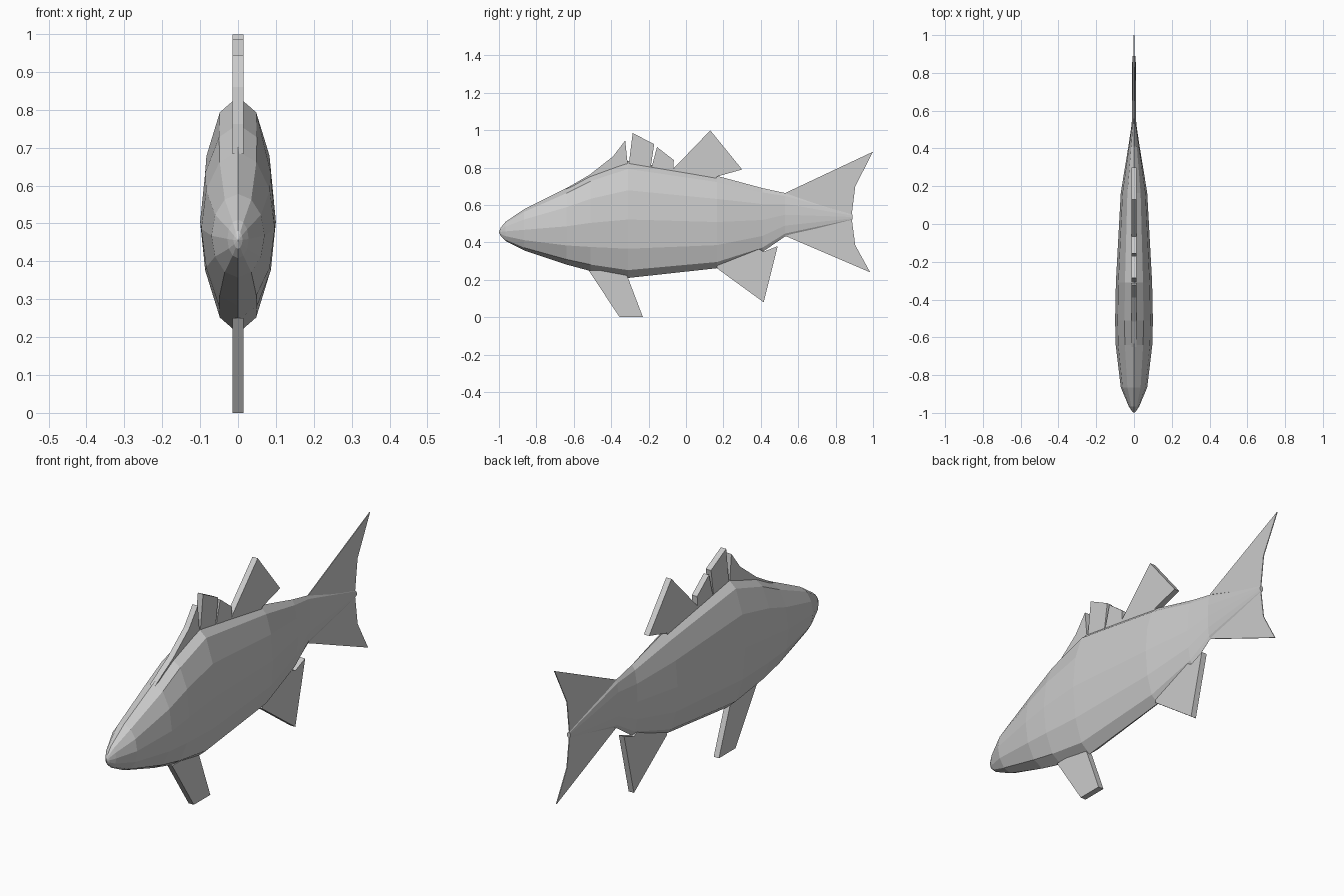
import bpy, bmesh, math

if "Cube" in bpy.data.objects:
    bpy.data.objects.remove(bpy.data.objects["Cube"])


def finish(name, bm):
    bmesh.ops.recalc_face_normals(bm, faces=bm.faces)
    mesh = bpy.data.meshes.new(name)
    bm.to_mesh(mesh)
    bm.free()
    ob = bpy.data.objects.new(name, mesh)
    bpy.context.collection.objects.link(ob)
    return ob


def loft(name, nose, stations, sides=12):
    """Elliptical rings (y, top, bottom, half width) joined from a nose point."""
    bm = bmesh.new()
    rings = []
    for y, top, bottom, w in stations:
        mid, h = (top + bottom) / 2, (top - bottom) / 2
        angles = [math.tau * i / sides for i in range(sides)]
        rings.append([bm.verts.new((w * math.cos(a), y, mid + h * math.sin(a))) for a in angles])
    tip = bm.verts.new(nose)
    for i in range(sides):
        j = (i + 1) % sides
        bm.faces.new((tip, rings[0][i], rings[0][j]))
        for a, b in zip(rings, rings[1:]):
            bm.faces.new((a[i], a[j], b[j], b[i]))
    bm.faces.new(rings[-1])
    return finish(name, bm)


def plate(name, outline, half):
    """Flat fin: a (y, z) outline given thickness along x."""
    bm = bmesh.new()
    left = [bm.verts.new((-half, y, z)) for y, z in outline]
    right = [bm.verts.new((half, y, z)) for y, z in outline]
    bm.faces.new(left)
    bm.faces.new(right)
    for i in range(len(outline)):
        j = (i + 1) % len(outline)
        bm.faces.new((left[i], left[j], right[j], right[i]))
    return finish(name, bm)


# Body, nose to tail root
loft("body", (0, -1, 0.455), [
    (-0.99, 0.48, 0.433, 0.012),
    (-0.965, 0.51, 0.408, 0.028),
    (-0.865, 0.578, 0.357, 0.07),
    (-0.64, 0.69, 0.282, 0.097),
    (-0.51, 0.762, 0.247, 0.1),
    (-0.31, 0.835, 0.21, 0.096),
    (0.165, 0.756, 0.262, 0.07),
    (0.41, 0.69, 0.35, 0.03),
    (0.53, 0.664, 0.432, 0.012),
    (0.89, 0.55, 0.522, 0.009),
])

# Thick fins, with their bases sunk into the body
fins = {
    "dorsal_fin_front": [(-0.65, 0.683), (-0.515, 0.762), (-0.39, 0.86), (-0.325, 0.945),
                         (-0.31, 0.80)],
    "dorsal_fin_second": [(-0.308, 0.80), (-0.285, 0.985), (-0.17, 0.925), (-0.192, 0.78)],
    "dorsal_fin_third": [(-0.19, 0.78), (-0.155, 0.91), (-0.065, 0.84), (-0.07, 0.76)],
    "dorsal_fin_rear": [(-0.08, 0.77), (-0.065, 0.797), (0.13, 0.999), (0.3, 0.79),
                        (0.165, 0.752), (0.15, 0.72)],
    "pelvic_fin": [(-0.52, 0.25), (-0.355, 0), (-0.23, 0), (-0.31, 0.21), (-0.33, 0.25)],
    "anal_fin": [(0.165, 0.262), (0.415, 0.08), (0.49, 0.38), (0.415, 0.35), (0.38, 0.37),
                 (0.17, 0.29)],
}
for name, outline in fins.items():
    plate(name, outline, 0.014)

# Thin forked tail, upper and lower lobes
plate("tail_fin_upper", [(0.53, 0.664), (1, 0.885), (0.905, 0.7), (0.885, 0.54)], 0.002)
plate("tail_fin_lower", [(0.53, 0.435), (0.985, 0.24), (0.905, 0.385), (0.885, 0.535)], 0.002)
